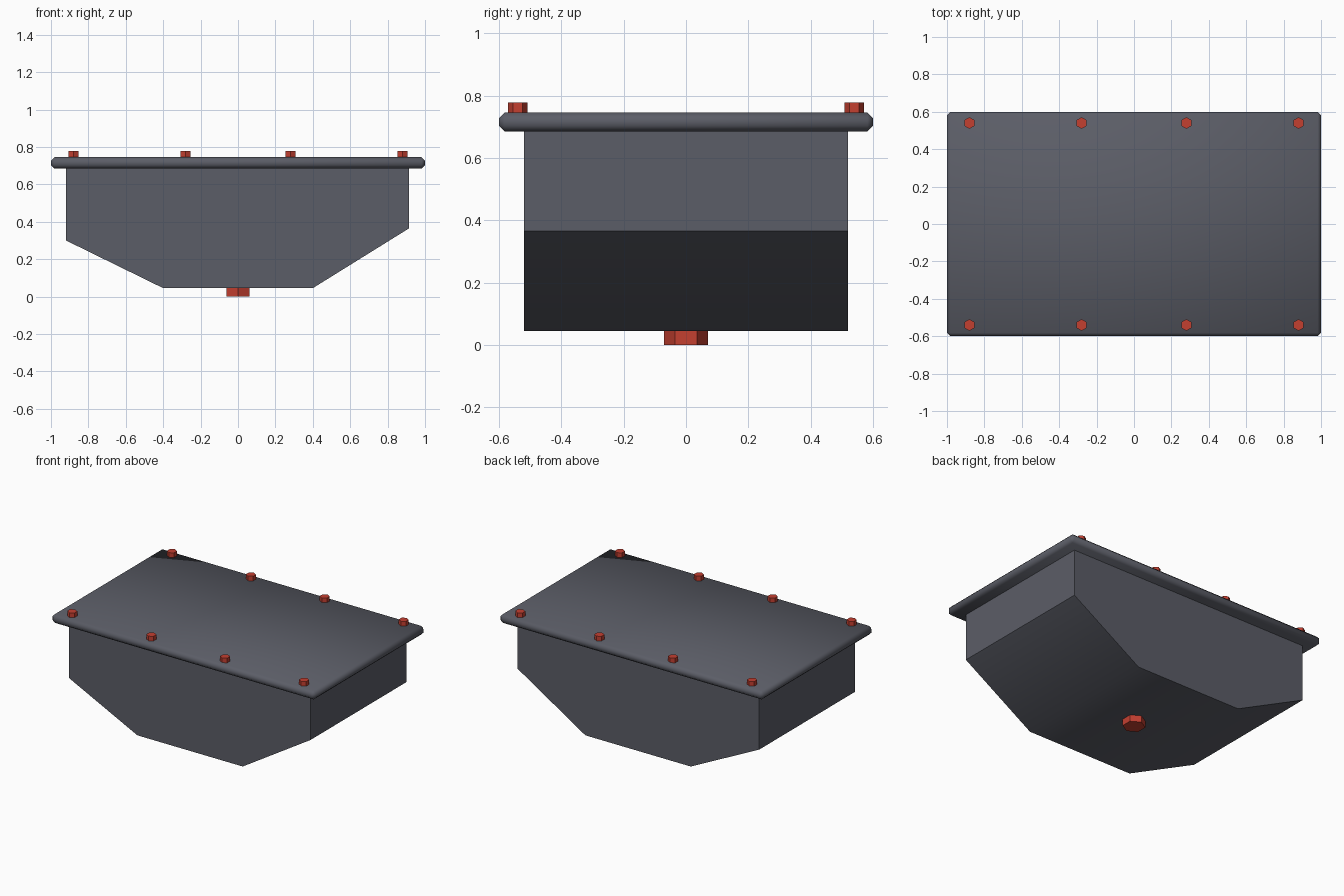
import bpy, bmesh, math

if "Cube" in bpy.data.objects:
    bpy.data.objects.remove(bpy.data.objects["Cube"], do_unlink=True)


def make_material(name, color):
    mat = bpy.data.materials.new(name)
    mat.use_nodes = True
    mat.diffuse_color = color
    mat.node_tree.nodes["Principled BSDF"].inputs["Base Color"].default_value = color
    return mat


grey = make_material("slate_grey_metal", (0.105, 0.11, 0.135, 1))
red = make_material("red_bolt_paint", (0.55, 0.05, 0.03, 1))


def add_object(name, bm, mat):
    bmesh.ops.recalc_face_normals(bm, faces=bm.faces)
    mesh = bpy.data.meshes.new(name)
    bm.to_mesh(mesh)
    bm.free()
    mesh.materials.append(mat)
    obj = bpy.data.objects.new(name, mesh)
    bpy.context.collection.objects.link(obj)
    return obj


def smooth(obj, degrees):
    bpy.ops.object.select_all(action="DESELECT")
    obj.select_set(True)
    bpy.context.view_layer.objects.active = obj
    bpy.ops.object.shade_smooth_by_angle(angle=math.radians(degrees))


def hex_bolt(name, x, y, bottom, top, radius):
    bm = bmesh.new()
    bmesh.ops.create_cone(bm, cap_ends=True, segments=6,
                          radius1=radius, radius2=radius, depth=top - bottom)
    obj = add_object(name, bm, red)
    obj.location = (x, y, (bottom + top) / 2)
    return obj


# Pan body: side profile extruded along y
profile = [(-0.92, 0.70), (-0.92, 0.30), (-0.40, 0.045),
           (0.40, 0.045), (0.915, 0.365), (0.915, 0.70)]
half_depth = 0.52
bm = bmesh.new()
face = bm.faces.new([bm.verts.new((x, -half_depth, z)) for x, z in profile])
extruded = bmesh.ops.extrude_face_region(bm, geom=[face])
moved = [v for v in extruded["geom"] if isinstance(v, bmesh.types.BMVert)]
bmesh.ops.translate(bm, verts=moved, vec=(0, 2 * half_depth, 0))
smooth(add_object("pan_body", bm, grey), 35)

# Top flange plate with softened edges
bm = bmesh.new()
bmesh.ops.create_cube(bm, size=1)
bmesh.ops.scale(bm, verts=bm.verts, vec=(2.0, 1.2, 0.06))
bmesh.ops.translate(bm, verts=bm.verts, vec=(0, 0, 0.715))
bmesh.ops.bevel(bm, geom=bm.edges[:], offset=0.018, segments=1,
                affect="EDGES", profile=0.5)
smooth(add_object("flange_plate", bm, grey), 60)

# Flange bolts along both long edges
for side, y in (("front", -0.54), ("back", 0.54)):
    for i, x in enumerate((-0.88, -0.28, 0.28, 0.88)):
        hex_bolt(f"{side}_flange_bolt_{i + 1}", x, y, 0.74, 0.777, 0.031)

# Drain plug under the pan
hex_bolt("drain_plug", 0, 0, 0, 0.06, 0.071)
